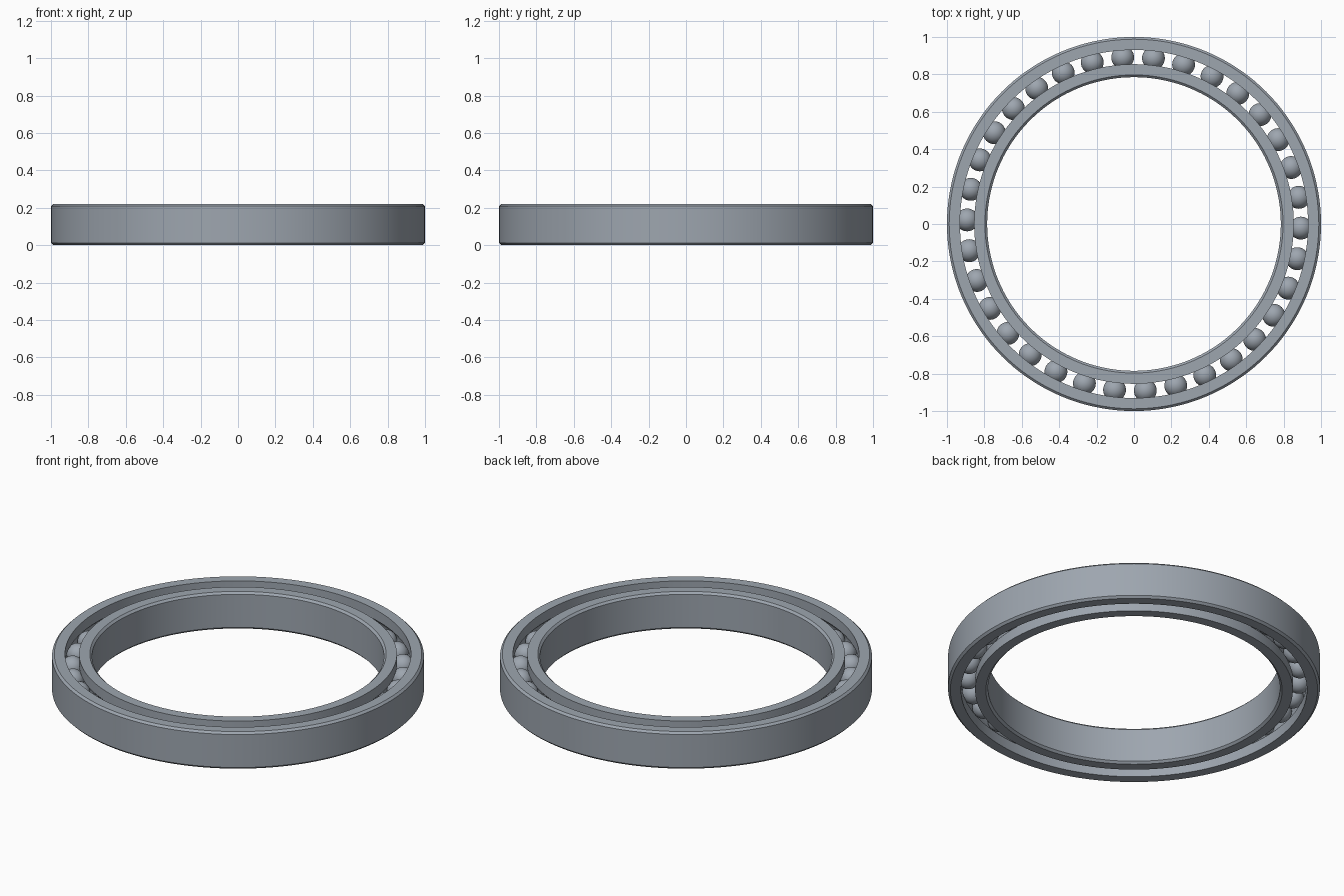
import bpy
import bmesh
from math import sin, cos, asin, pi, radians, tau
from mathutils import Matrix

cube = bpy.data.objects.get("Cube")
if cube:
    bpy.data.objects.remove(cube, do_unlink=True)

HEIGHT = 0.22
MID = HEIGHT / 2
PITCH = 0.8925        # radius of the ball circle
HALF_GAP = 0.038      # pitch circle to the shoulder of each ring
HALF_WIDTH = 0.1075   # pitch circle to the far wall of each ring
CHAMFER = 0.012
BALL_RADIUS = 0.061
GROOVE_RADIUS = 0.062
BALLS = 34
SEGMENTS = 144

steel = bpy.data.materials.new("steel grey")
steel.use_nodes = True
colour = (0.34, 0.38, 0.43, 1)
steel.diffuse_color = colour
steel.node_tree.nodes["Principled BSDF"].inputs["Base Color"].default_value = colour


def add_object(name, bm):
    mesh = bpy.data.meshes.new(name)
    bm.to_mesh(mesh)
    bm.free()
    mesh.materials.append(steel)
    obj = bpy.data.objects.new(name, mesh)
    bpy.context.collection.objects.link(obj)
    bpy.ops.object.select_all(action="DESELECT")
    obj.select_set(True)
    bpy.context.view_layer.objects.active = obj
    bpy.ops.object.shade_smooth_by_angle(angle=radians(25))
    return obj


def add_race(name, side):
    """Ring with a ball groove; side is 1 outside the balls, -1 inside."""
    # Offsets from the pitch circle and heights, walking round the section
    section = [
        (HALF_GAP, 0),
        (HALF_WIDTH - CHAMFER, 0),
        (HALF_WIDTH, CHAMFER),
        (HALF_WIDTH, HEIGHT - CHAMFER),
        (HALF_WIDTH - CHAMFER, HEIGHT),
        (HALF_GAP, HEIGHT),
    ]
    # Circular groove that holds the balls
    reach = pi / 2 - asin(HALF_GAP / GROOVE_RADIUS)
    steps = 10
    for i in range(steps + 1):
        a = reach * (1 - 2 * i / steps)
        section.append((GROOVE_RADIUS * cos(a), MID + GROOVE_RADIUS * sin(a)))

    bm = bmesh.new()
    verts = [bm.verts.new((PITCH + side * d, 0, z)) for d, z in section]
    edges = [bm.edges.new((verts[i - 1], verts[i])) for i in range(len(verts))]
    bmesh.ops.spin(bm, geom=verts + edges, cent=(0, 0, 0), axis=(0, 0, 1),
                   angle=tau, steps=SEGMENTS, use_merge=True)
    bmesh.ops.remove_doubles(bm, verts=bm.verts, dist=0.0001)
    bmesh.ops.recalc_face_normals(bm, faces=bm.faces)
    return add_object(name, bm)


add_race("outer_race", 1)
add_race("inner_race", -1)

# Evenly spaced balls around the pitch circle
bm = bmesh.new()
for i in range(BALLS):
    a = tau * i / BALLS - radians(1.4)
    place = Matrix.Translation((PITCH * cos(a), PITCH * sin(a), MID))
    bmesh.ops.create_uvsphere(bm, u_segments=32, v_segments=18,
                              radius=BALL_RADIUS, matrix=place)
add_object("balls", bm)
